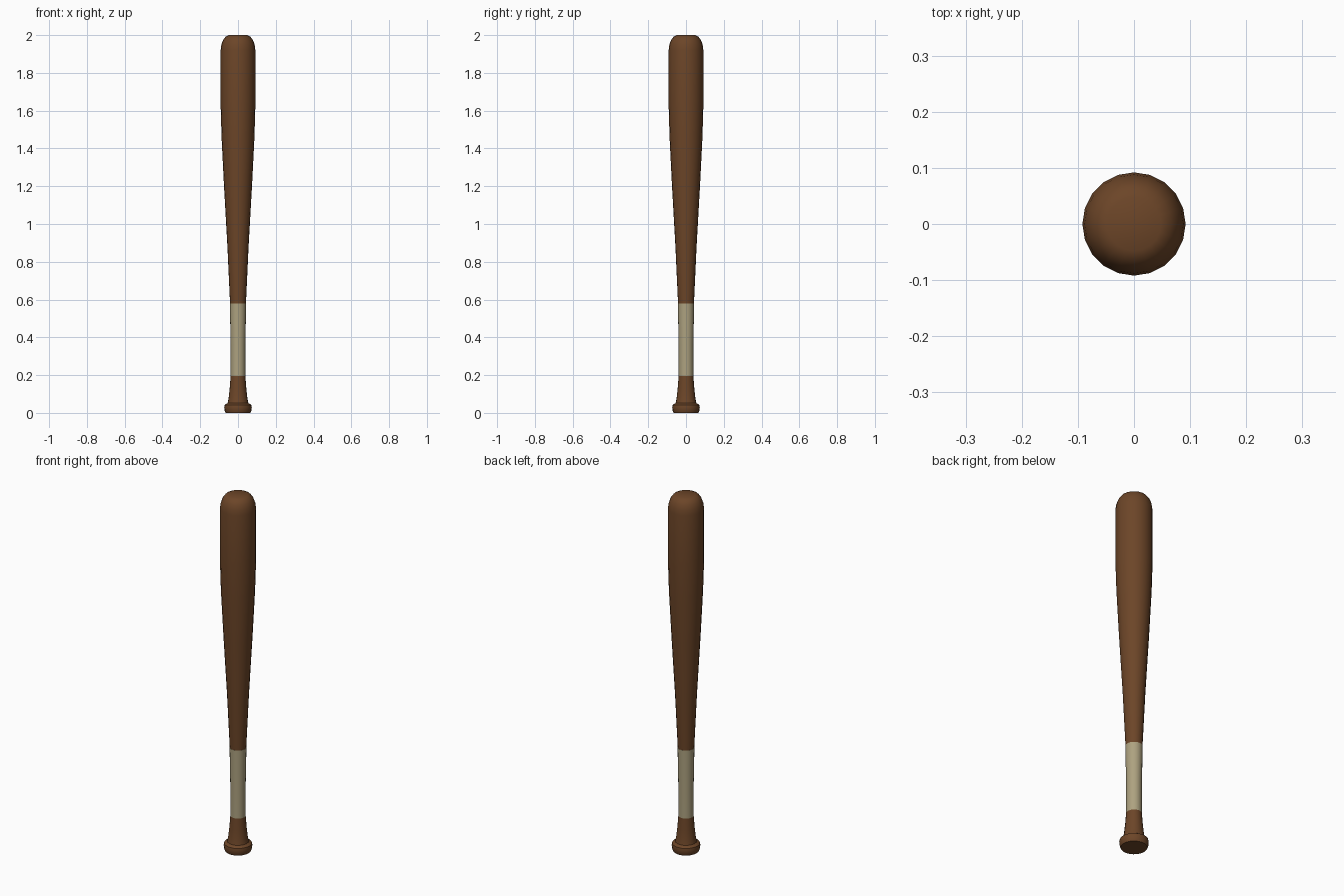
import bpy, bmesh, math

if "Cube" in bpy.data.objects:
    bpy.data.objects.remove(bpy.data.objects["Cube"])

SIDES = 20


def material(name, rgb):
    m = bpy.data.materials.new(name)
    m.diffuse_color = (*rgb, 1)
    m.use_nodes = True
    m.node_tree.nodes["Principled BSDF"].inputs["Base Color"].default_value = m.diffuse_color
    return m


def lathe(name, profile, mat):
    """Revolve (radius, height) points around z and close both ends."""
    bm = bmesh.new()
    rings = []
    for r, z in profile:
        rings.append([bm.verts.new((r * math.cos(2 * math.pi * i / SIDES),
                                    r * math.sin(2 * math.pi * i / SIDES), z))
                      for i in range(SIDES)])
    for a, b in zip(rings, rings[1:]):
        for i in range(SIDES):
            j = (i + 1) % SIDES
            bm.faces.new((a[i], a[j], b[j], b[i]))
    bm.faces.new(rings[0][::-1])
    bm.faces.new(rings[-1])
    mesh = bpy.data.meshes.new(name)
    bm.to_mesh(mesh)
    bm.free()
    mesh.materials.append(mat)
    ob = bpy.data.objects.new(name, mesh)
    bpy.context.collection.objects.link(ob)
    bpy.ops.object.select_all(action='DESELECT')
    ob.select_set(True)
    bpy.context.view_layer.objects.active = ob
    bpy.ops.object.shade_smooth_by_angle(angle=math.radians(40))
    return ob


wood = material("brown_wood", (0.15, 0.06, 0.021))
tape = material("beige_tape", (0.42, 0.36, 0.215))

# Knob and flared handle end
lathe("knob", [(0.066, 0.0), (0.071, 0.012), (0.073, 0.03), (0.071, 0.042),
               (0.055, 0.052), (0.05, 0.075), (0.044, 0.13), (0.039, 0.195)], wood)

# Wrapped grip
lathe("grip", [(0.039, 0.195), (0.039, 0.36), (0.043, 0.578)], tape)

# Tapered barrel with rounded end
lathe("barrel", [(0.042, 0.578), (0.056, 0.88), (0.074, 1.2), (0.087, 1.46),
                 (0.092, 1.63), (0.092, 1.92), (0.088, 1.95), (0.079, 1.974),
                 (0.066, 1.991), (0.048, 2.0)], wood)
